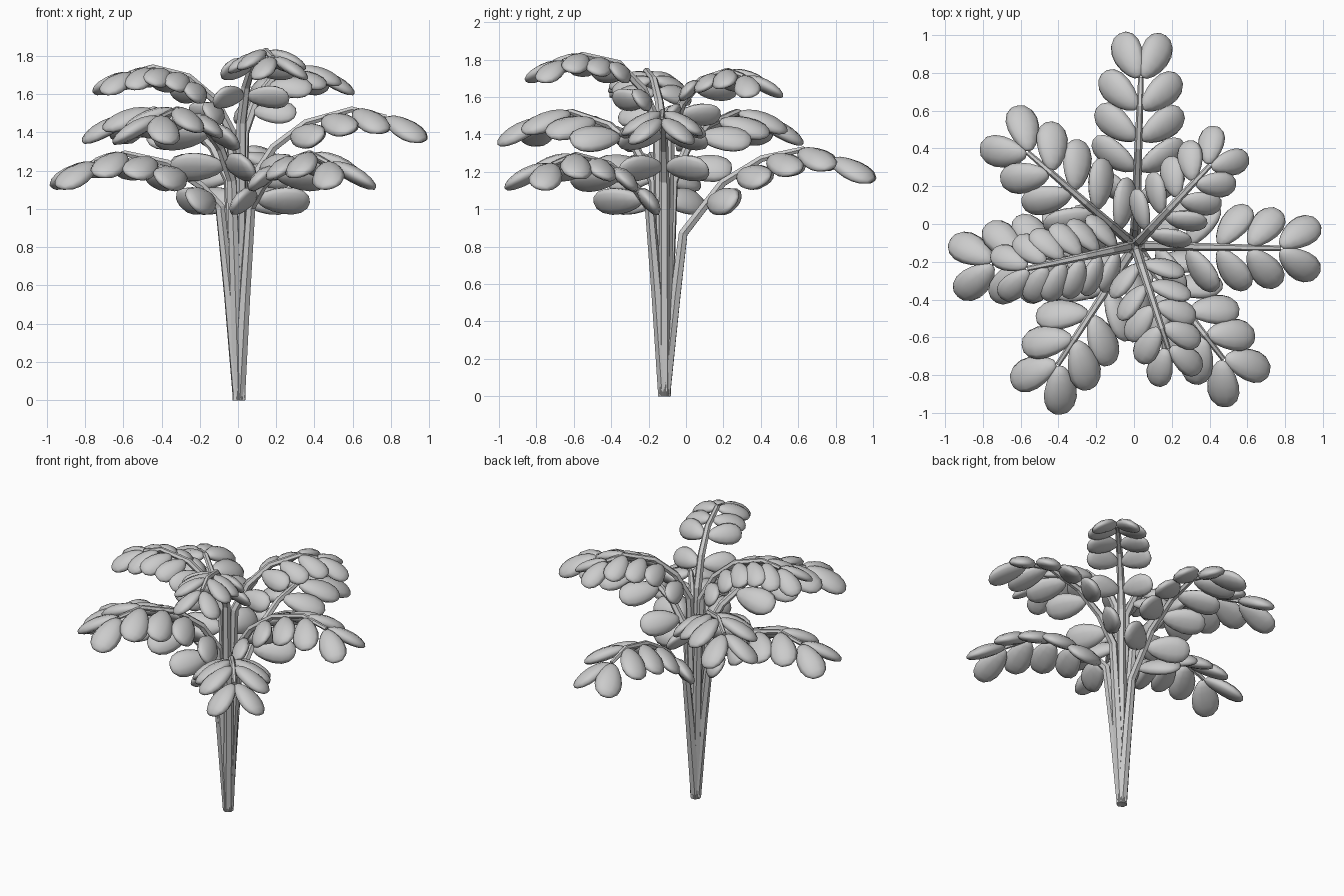
import bpy, bmesh, math
from mathutils import Vector, Matrix

if "Cube" in bpy.data.objects:
    bpy.data.objects.remove(bpy.data.objects["Cube"])

UP = Vector((0, 0, 1))
ROOT = Vector((0.005, -0.115, 0.0))


def make_leaf_mesh():
    """Thick egg-shaped leaflet, unit length along +x, wider at the tip."""
    bm = bmesh.new()
    bmesh.ops.create_uvsphere(bm, u_segments=10, v_segments=8, radius=0.5,
                              matrix=Matrix.Rotation(math.pi / 2, 4, 'Y'))
    for v in bm.verts:
        t = v.co.x + 0.5
        v.co.x = t
        v.co.y *= (0.46 + 0.30 * t)
        v.co.z *= 0.30
        v.co.z += 0.12 * t * (1 - t) - 0.25 * v.co.y ** 2
    me = bpy.data.meshes.new("leaflet")
    bm.to_mesh(me)
    bm.free()
    for p in me.polygons:
        p.use_smooth = True
    return me


LEAF = make_leaf_mesh()


def sample(path, r):
    """Height of a frond path at horizontal distance r."""
    for (r0, z0), (r1, z1) in zip(path, path[1:]):
        if r <= r1:
            return z0 + (z1 - z0) * (r - r0) / (r1 - r0)
    return path[-1][1]


def frond(name, azimuth, path, leaf_len, pairs, first, fork=35):
    a = math.radians(azimuth)
    f = Vector((math.cos(a), math.sin(a), 0))
    s = Vector((-f.y, f.x, 0))

    # tapered six-sided stem
    cu = bpy.data.curves.new(name + "_stem", 'CURVE')
    cu.dimensions = '3D'
    cu.bevel_depth = 1.0
    cu.bevel_resolution = 1
    cu.use_fill_caps = True
    sp = cu.splines.new('POLY')
    sp.use_smooth = False
    sp.points.add(len(path) - 1)
    for i, (r, z) in enumerate(path):
        sp.points[i].co = (*(ROOT + f * r + UP * z), 1)
        sp.points[i].radius = 0.034 - 0.020 * i / (len(path) - 1)
    bpy.context.collection.objects.link(bpy.data.objects.new(name + "_stem", cu))

    # paired leaflets set in the stem's own frame, wider toward the base
    end = path[-1][0]
    for k in range(pairs):
        t = k / (pairs - 1)
        r = first + (end - first) * t
        ang = math.radians((fork, 53, 62, 68, 72, 75)[pairs - 1 - k])
        slope = (sample(path, r + 0.04) - sample(path, r - 0.04)) / 0.08
        if k == pairs - 1:
            slope = -0.25
        fwd = (f + UP * max(min(slope, 1.2), -0.4)).normalized()
        top = fwd.cross(s)
        for side, label in ((1, "left"), (-1, "right")):
            lat = (s * side - top * 0.5).normalized()
            d = (fwd * math.cos(ang) + lat * math.sin(ang)).normalized()
            y = (top + s * side * 0.5).cross(d).normalized()
            n = d.cross(y)
            L = leaf_len
            m = Matrix((d * L, y * L, n * L)).transposed().to_4x4()
            m.translation = ROOT + f * r + UP * (sample(path, r) - 0.005) + s * side * 0.01
            ob = bpy.data.objects.new(f"{name}_leaf_{label}_{k + 1}", LEAF)
            ob.matrix_world = m
            bpy.context.collection.objects.link(ob)


BACK = [(0, 0), (.06, .55), (.10, .87), (.31, 1.14), (.52, 1.27), (.74, 1.32), (.89, 1.27)]
LOW = [(0, 0), (.05, .55), (.10, 1.01), (.2, 1.12), (.38, 1.24), (.6, 1.29), (.76, 1.24)]
MID = [(0, 0), (.04, .7), (.07, 1.15), (.18, 1.32), (.35, 1.45), (.59, 1.52), (.75, 1.48)]
TOP = [(0, 0), (.02, .8), (.04, 1.4), (.13, 1.57), (.27, 1.69), (.46, 1.74), (.58, 1.71)]
HIGH = [(0, 0), (.02, .8), (.04, 1.45), (.12, 1.64), (.26, 1.78), (.46, 1.825), (.57, 1.79)]

# three tiers of three fronds
frond("low_back_frond", 88, BACK, 0.28, 5, 0.24, 27)
frond("low_left_frond", 187, LOW, 0.28, 5, 0.14)
frond("low_front_frond", 308, LOW, 0.28, 5, 0.14)
frond("mid_left_frond", 139, MID, 0.28, 5, 0.12)
frond("mid_right_frond", 359, MID[:-1] + [(.77, 1.48)], 0.27, 5, 0.12)
frond("mid_front_frond", 237, MID, 0.29, 5, 0.12)
frond("top_right_frond", 47, TOP, 0.23, 5, 0.10)
frond("top_left_frond", 192, TOP, 0.23, 6, 0.10)
frond("top_front_frond", 288, HIGH, 0.23, 5, 0.10)
